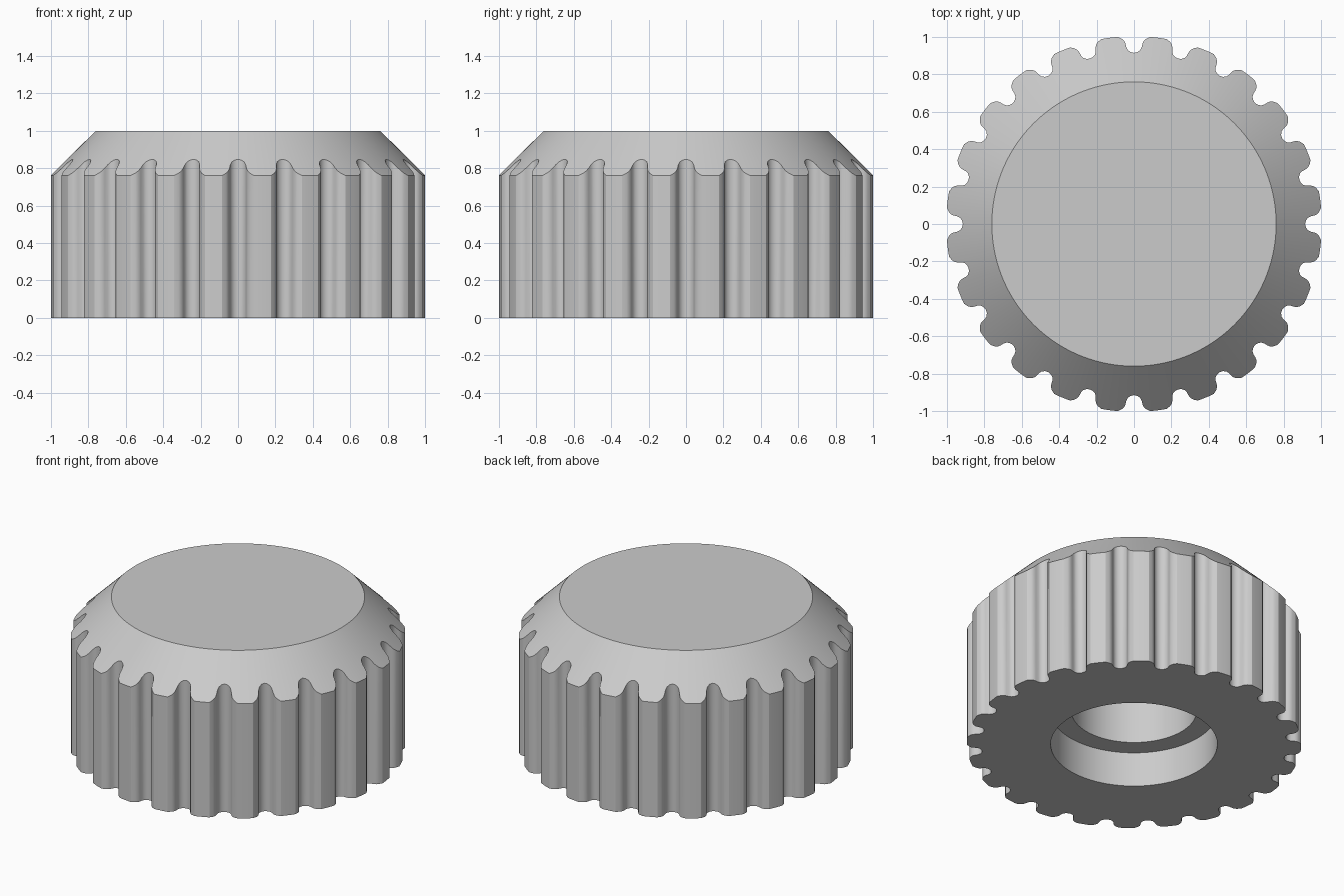
import bpy, bmesh
from math import atan2, cos, sin, hypot, pi, radians

cube = bpy.data.objects.get("Cube")
if cube:
    bpy.data.objects.remove(cube, do_unlink=True)

TEETH = 24
TIP_R, TOP_R, HEIGHT, SLOPE = 1.004, 0.76, 1.0, 0.98
STEP = 2 * pi / TEETH

# Half of one grip groove: sideways offset, distance from the axis
half_groove = [(0, .915), (.018, .919), (.033, .929), (.041, .944),
               (.045, .962), (.051, .977), (.064, .989), (.085, 1.0)]
half = [(atan2(x, y), hypot(x, y)) for x, y in half_groove]
half += [(STEP * k, TIP_R) for k in (.38, .44)]

# Mirror the half groove, close the tooth, then repeat it round the rim
sector = [(-a, r) for a, r in reversed(half[1:])] + half + [(STEP / 2, TIP_R)]
outline = [(a + i * STEP, r) for i in range(TEETH) for a, r in sector]


def circle(radius, z):
    return [(radius * cos(a), radius * sin(a), z) for a, r in outline]


def toothed(height):
    return [(r * cos(a), r * sin(a), height(r)) for a, r in outline]


# Loft from the ceiling of the stepped bore, round the base, up to the top
rings = [
    circle(.375, .77),
    circle(.375, .23),
    circle(.50, .23),
    circle(.50, 0),
    toothed(lambda r: 0),
    toothed(lambda r: HEIGHT - (r - TOP_R) * SLOPE),
    circle(TOP_R, HEIGHT),
]
bm = bmesh.new()
loops = [[bm.verts.new(p) for p in ring] for ring in rings]
n = len(outline)
for low, high in zip(loops, loops[1:]):
    for i in range(n):
        j = (i + 1) % n
        bm.faces.new((low[i], low[j], high[j], high[i]))
bm.faces.new(loops[-1])
bm.faces.new(loops[0])
bmesh.ops.recalc_face_normals(bm, faces=bm.faces)

mesh = bpy.data.meshes.new("knurled_knob")
bm.to_mesh(mesh)
bm.free()
knob = bpy.data.objects.new("knurled_knob", mesh)
bpy.context.collection.objects.link(knob)

# Plain grey finish
grey = bpy.data.materials.new("light_grey")
grey.use_nodes = True
colour = (.6, .6, .6, 1)
grey.diffuse_color = colour
grey.node_tree.nodes["Principled BSDF"].inputs["Base Color"].default_value = colour
mesh.materials.append(grey)

bpy.ops.object.select_all(action='DESELECT')
knob.select_set(True)
bpy.context.view_layer.objects.active = knob
bpy.ops.object.shade_smooth_by_angle(angle=radians(30))
